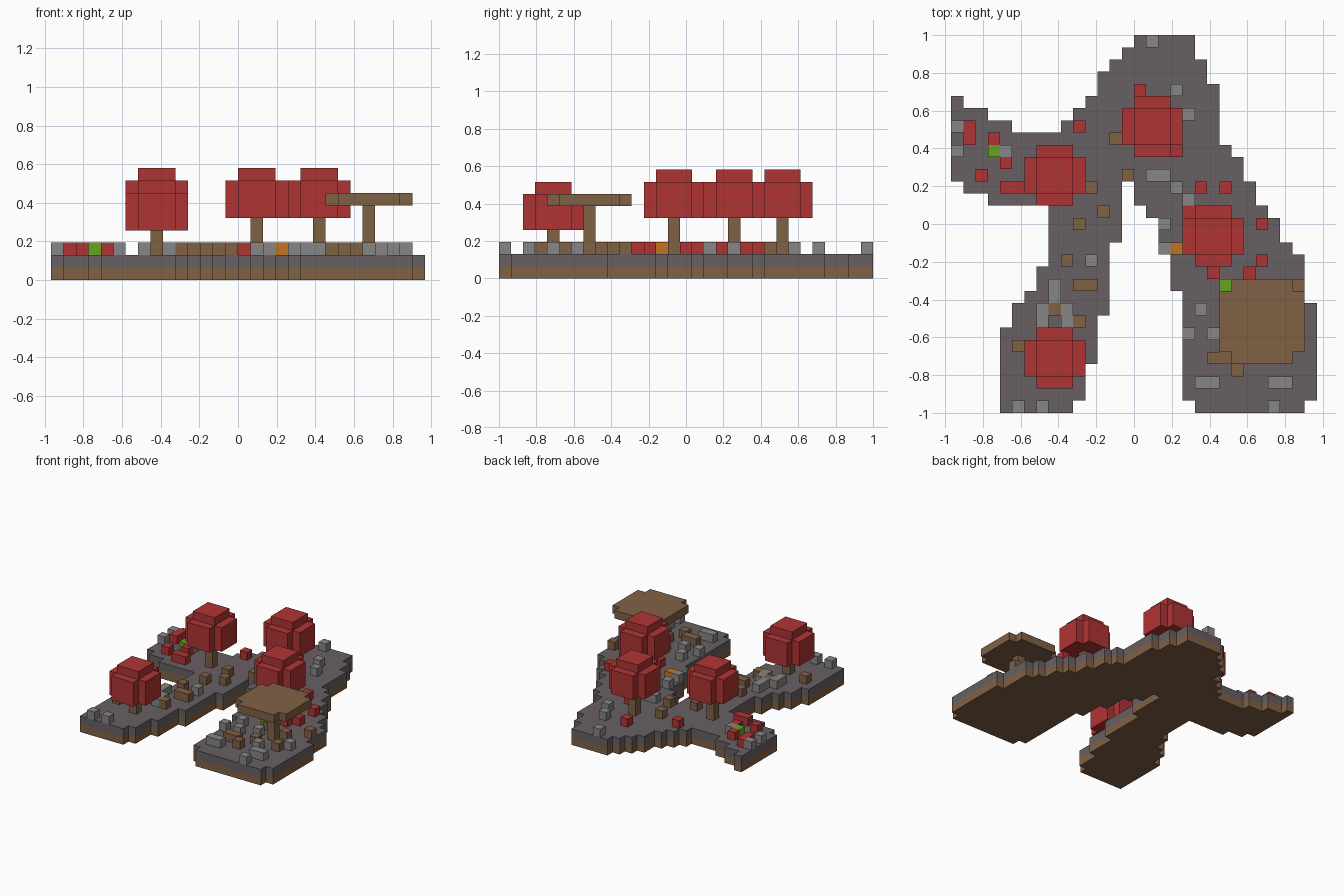
import bpy
import bmesh

CELL = 2 / 31
LEFT, BACK = -15 * CELL, 1.0   # grid origin: columns run to +x, rows run to -y

old = bpy.data.objects.get("Cube")
if old:
    bpy.data.objects.remove(old, do_unlink=True)


def material(name, red, green, blue):
    mat = bpy.data.materials.new(name)
    mat.use_nodes = True
    colour = (red, green, blue, 1)
    mat.diffuse_color = colour
    mat.node_tree.nodes["Principled BSDF"].inputs["Base Color"].default_value = colour
    return mat


foliage = material("foliage red", .434, .034, .034)
earth = material("earth brown", .216, .12, .06)
dark_rock = material("dark rock", .138, .117, .125)
stone = material("stone grey", .235, .24, .235)
moss = material("moss green", .138, .37, .014)
amber = material("amber orange", .55, .174, .014)


def slab(name, cells, bottom, top, mat):
    """Extrude a set of grid cells between two layer heights."""
    bm = bmesh.new()
    corners = {}

    def corner(col, row):
        if (col, row) not in corners:
            corners[col, row] = bm.verts.new(
                (LEFT + col * CELL, BACK - row * CELL, bottom * CELL))
        return corners[col, row]

    for c, r in sorted(cells):
        bm.faces.new([corner(c, r), corner(c, r + 1),
                      corner(c + 1, r + 1), corner(c + 1, r)])
    result = bmesh.ops.extrude_face_region(bm, geom=bm.faces[:], use_keep_orig=True)
    raised = [v for v in result["geom"] if isinstance(v, bmesh.types.BMVert)]
    bmesh.ops.translate(bm, verts=raised, vec=(0, 0, (top - bottom) * CELL))
    bmesh.ops.recalc_face_normals(bm, faces=bm.faces[:])
    mesh = bpy.data.meshes.new(name)
    bm.to_mesh(mesh)
    bm.free()
    mesh.materials.append(mat)
    obj = bpy.data.objects.new(name, mesh)
    bpy.context.collection.objects.link(obj)
    return obj


def staircase(row, steps):
    """Stepped outline: each step is (row count, first column, end column)."""
    cells = set()
    for count, start, end in steps:
        for r in range(row, row + count):
            cells.update((c, r) for c in range(start, end))
        row += count
    return cells


def square(col, row, reach, trim=False):
    """Square of cells about a centre cell, optionally without its corners."""
    span = range(-reach, reach + 1)
    return {(col + a, row + b) for a in span for b in span
            if not (trim and abs(a) == abs(b) == reach)}


# Island: main body, side arm and two legs, in two layers
body = staircase(0, [(1, 15, 20), (1, 14, 20), (1, 13, 21), (1, 12, 21),
                     (1, 12, 22), (1, 11, 22), (1, 10, 22), (1, 9, 22),
                     (1, 8, 22), (1, 8, 23), (2, 8, 24)])
arm = staircase(5, [(1, 0, 1), (1, 0, 3), (1, 0, 5), (4, 0, 12),
                    (1, 1, 12), (1, 3, 12)])
right_leg = staircase(12, [(5, 8, 14), (2, 8, 13), (2, 7, 13), (1, 6, 13),
                           (1, 5, 13), (1, 5, 12), (3, 4, 12), (3, 4, 11),
                           (1, 4, 10)])
left_leg = staircase(12, [(2, 15, 25), (1, 16, 26), (2, 17, 27), (1, 17, 28),
                          (3, 18, 29), (1, 19, 29), (8, 19, 30), (1, 20, 29)])
island = body | arm | right_leg | left_leg
slab("island_soil", island, 0, 1, earth)
slab("island_rock", island, 1, 2, dark_rock)


# Trees: trunk, rounded crown and cap
def tree(name, col, row, crown):
    slab(name + "_trunk", {(col, row)}, 2, crown, earth)
    slab(name + "_crown", square(col, row, 2, trim=True), crown, crown + 3, foliage)
    slab(name + "_cap", square(col, row, 1), crown + 3, crown + 4, foliage)


tree("back_tree", 16, 7, 5)
tree("arm_tree", 8, 11, 5)
tree("left_tree", 21, 16, 5)
tree("front_tree", 8, 26, 4)

# Flat-topped tree
slab("flat_tree_trunk", {(25, 23)}, 2, 6, earth)
slab("flat_tree_top", square(25, 23, 3, trim=True), 6, 7, earth)

# Loose blocks on the ground, one cell each
red_shrubs = [(15, 4), (18, 9), (10, 7), (1, 7), (1, 8), (3, 8), (4, 10),
              (2, 11), (4, 12), (5, 12), (20, 12), (22, 12), (19, 14),
              (25, 15), (25, 18), (24, 19), (21, 19)]
grey_stones = [(16, 0), (18, 4), (19, 6), (0, 7), (0, 9), (4, 9), (16, 11),
               (17, 11), (18, 12), (19, 13), (17, 15), (17, 17), (11, 18),
               (8, 20), (8, 21), (9, 22), (7, 22), (7, 23), (9, 23), (20, 22),
               (19, 24), (21, 24), (20, 28), (21, 28), (26, 28), (27, 28),
               (5, 30), (7, 30), (26, 30), (28, 24), (25, 26), (23, 23)]
brown_stumps = [(13, 8), (14, 11), (11, 12), (12, 14), (10, 15), (9, 18),
                (10, 20), (11, 20), (8, 22), (10, 23), (5, 25), (21, 26),
                (23, 27), (22, 26), (28, 20), (24, 25), (27, 25), (26, 22),
                (23, 21)]
for label, places, mat in (("red_shrub", red_shrubs, foliage),
                           ("grey_stone", grey_stones, stone),
                           ("brown_stump", brown_stumps, earth),
                           ("moss_block", [(3, 9), (22, 20)], moss),
                           ("amber_block", [(18, 17)], amber)):
    for place in places:
        slab(label, {place}, 2, 3, mat)
